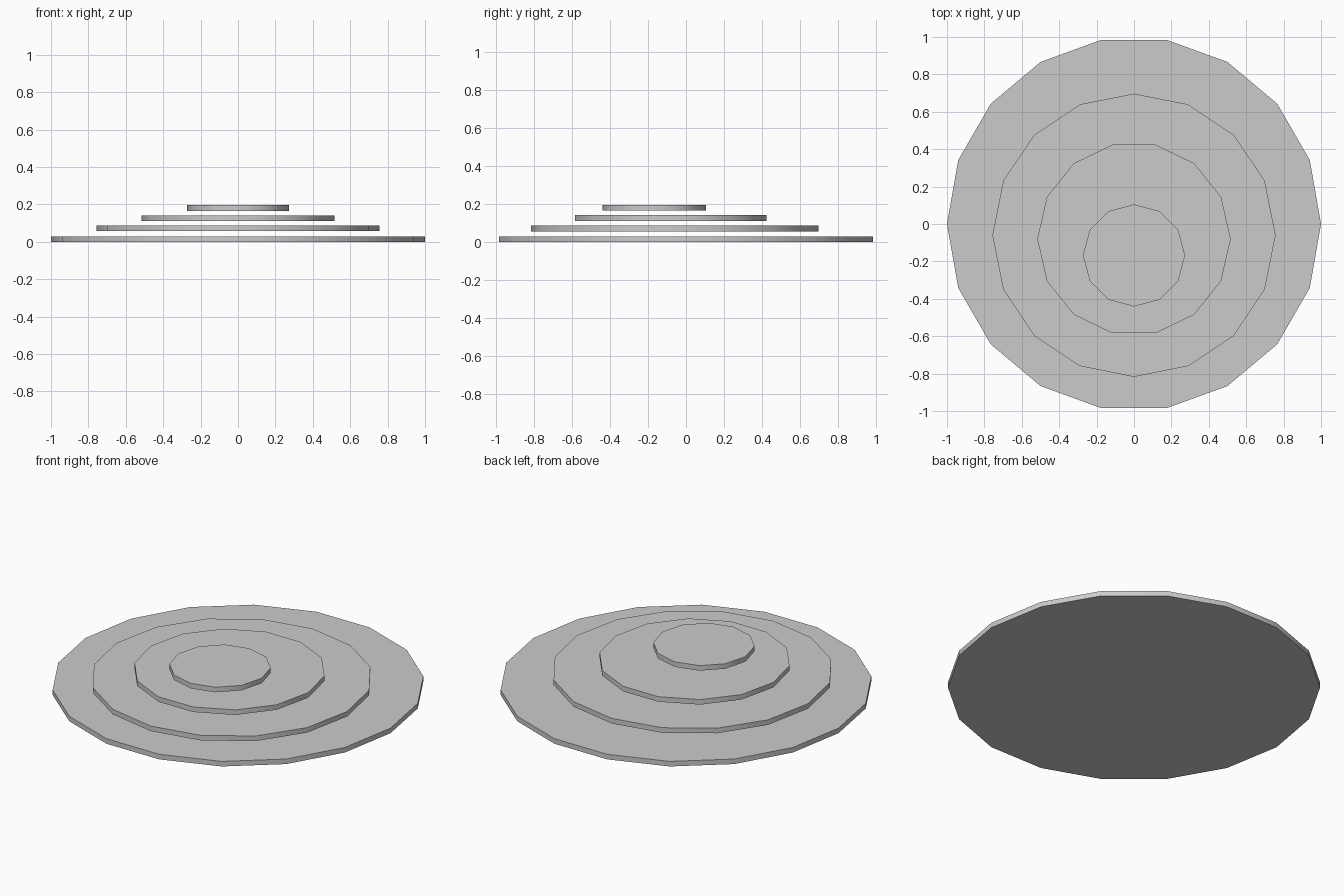
import bpy, math

if "Cube" in bpy.data.objects:
    bpy.data.objects.remove(bpy.data.objects["Cube"])

# name, sides, radius, y offset, bottom height
discs = [
    ("base_disc", 18, 1.0, 0.0, 0.0),
    ("lower_disc", 16, 0.757, -0.06, 0.057),
    ("middle_disc", 14, 0.517, -0.08, 0.112),
    ("top_disc", 12, 0.273, -0.168, 0.166),
]
THICKNESS = 0.03


def add_disc(name, sides, radius, y, z):
    bpy.ops.mesh.primitive_cylinder_add(
        vertices=sides, radius=radius, depth=THICKNESS,
        location=(0, y, z + THICKNESS / 2))
    ob = bpy.context.object
    ob.name = name
    # turn so a corner points along +x
    ob.rotation_euler.z = math.pi / 2
    bpy.ops.object.shade_smooth_by_angle(angle=math.radians(35))


# stack of thin floating discs, each smaller and further forward
for disc in discs:
    add_disc(*disc)
